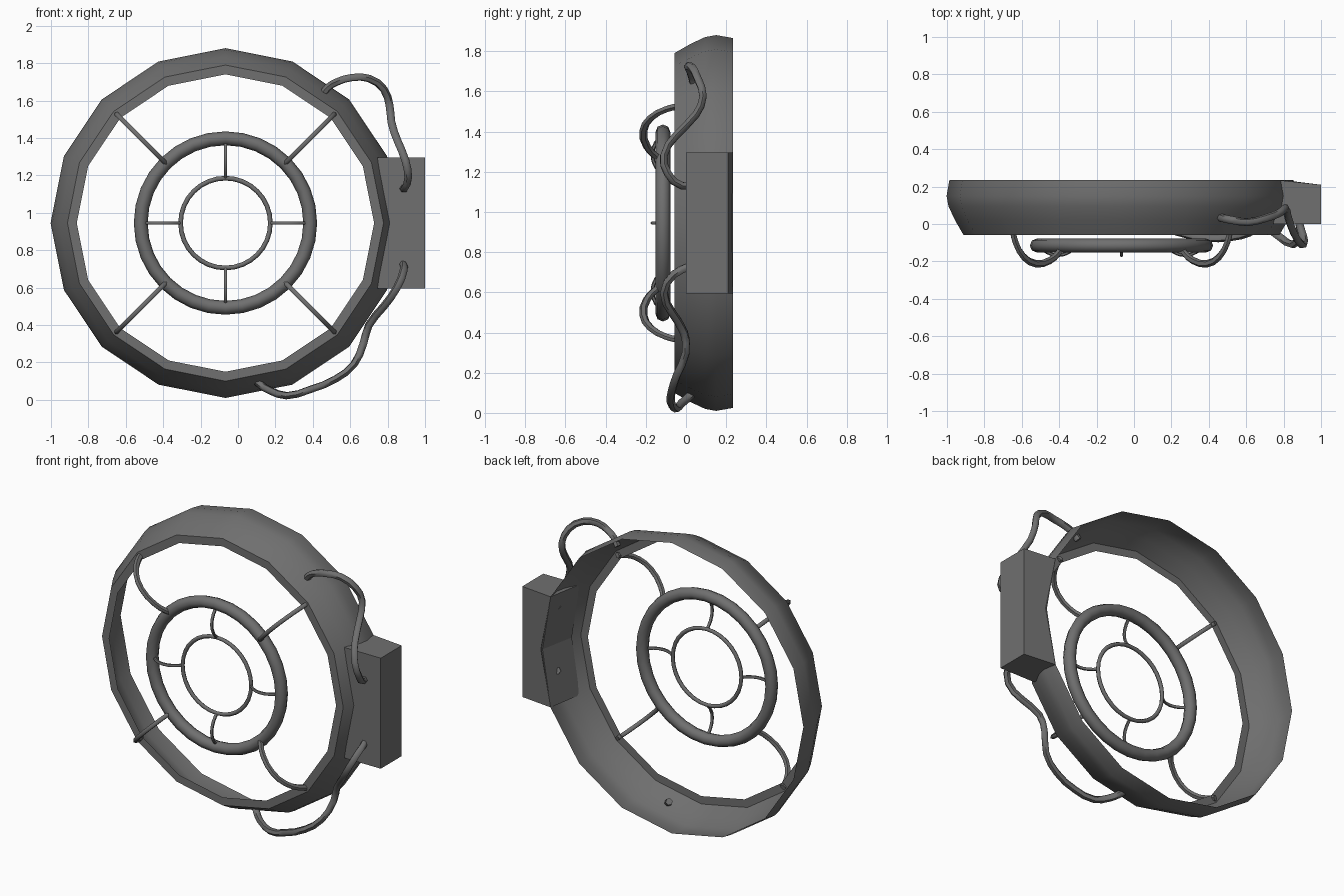
import bpy, bmesh, math

if "Cube" in bpy.data.objects:
    bpy.data.objects.remove(bpy.data.objects["Cube"])

CX, CZ = -0.067, 0.945   # axis of the rings (runs along y)

dark = bpy.data.materials.new("dark_grey")
dark.diffuse_color = (.16, .16, .16, 1)
dark.use_nodes = True
dark.node_tree.nodes["Principled BSDF"].inputs["Base Color"].default_value = dark.diffuse_color


def finish(obj, angle=35):
    bpy.ops.object.select_all(action='DESELECT')
    obj.select_set(True)
    bpy.context.view_layer.objects.active = obj
    if obj.type == 'CURVE':
        bpy.ops.object.convert(target='MESH')
        obj = bpy.context.view_layer.objects.active
    bpy.ops.object.shade_smooth_by_angle(angle=math.radians(angle))
    obj.data.materials.clear()
    obj.data.materials.append(dark)
    return obj


def mesh_object(name, verts, faces):
    me = bpy.data.meshes.new(name)
    me.from_pydata(verts, [], faces)
    bm = bmesh.new()
    bm.from_mesh(me)
    bmesh.ops.recalc_face_normals(bm, faces=bm.faces)
    bm.to_mesh(me)
    bm.free()
    obj = bpy.data.objects.new(name, me)
    bpy.context.collection.objects.link(obj)
    return obj


def lathe(name, profile, sides, closed=False):
    """Spin (radius, y) points around the ring axis."""
    n = len(profile)
    verts, faces = [], []
    for i in range(sides):
        a = 2 * math.pi * i / sides
        verts += [(CX + r * math.cos(a), y, CZ + r * math.sin(a)) for r, y in profile]
    for i in range(sides):
        j = (i + 1) % sides
        for k in range(n if closed else n - 1):
            m = (k + 1) % n
            faces.append((i * n + k, j * n + k, j * n + m, i * n + m))
    return mesh_object(name, verts, faces)


def tube(name, points, radius, steps=3):
    cu = bpy.data.curves.new(name, 'CURVE')
    cu.dimensions = '3D'
    cu.bevel_depth = radius
    cu.bevel_resolution = 1
    cu.use_fill_caps = True
    cu.resolution_u = steps
    sp = cu.splines.new('BEZIER')
    sp.bezier_points.add(len(points) - 1)
    for bp, p in zip(sp.bezier_points, points):
        bp.co = p
        bp.handle_left_type = bp.handle_right_type = 'AUTO'
    obj = bpy.data.objects.new(name, cu)
    bpy.context.collection.objects.link(obj)
    return obj


def spokes(name, path, radius, start, flatten):
    """Four arched (radius, y) rods around the ring axis."""
    for i in range(4):
        o = tube(f"{name}_{i + 1}", [(r, y, 0) for r, y in path], radius, 2)
        o = finish(o, 60)
        o.location = (CX, 0, CZ)
        o.rotation_euler = (0, start + i * math.pi / 2, 0)
        o.scale = (1, 1, flatten)


def section(R, y, r, n):
    return [(R + r * math.cos(k * 2 * math.pi / n), y + r * math.sin(k * 2 * math.pi / n))
            for k in range(n)]


# Open bowl-shaped rim with a flat front lip
finish(lathe("outer_rim", [(.795, -.058), (.845, -.058), (.89, .02), (.925, .095),
                           (.935, .15), (.92, .235)], 16))

# Middle and inner rings
finish(lathe("middle_ring", section(.453, -.115, .037, 8), 32, True), 50)
finish(lathe("inner_ring", section(.24, -.115, .0125, 6), 32, True), 65)

# Arched spokes
spokes("outer_spoke", [(.82, -.045), (.80, -.10), (.74, -.175), (.65, -.212),
                       (.54, -.195), (.47, -.15), (.44, -.11)], .02, math.pi / 4, .7)
spokes("inner_spoke", [(.24, -.115), (.28, -.15), (.34, -.167), (.40, -.15), (.44, -.115)],
       .0095, 0, 1)

# Side box, its inner side following the rim
front = [(x, 0, z) for x, z in [(.745, .595), (1, .595), (1, 1.295), (.745, 1.295), (.80, .945)]]
back = [(x, y, z) for x, y, z in [(.785, .233, .595), (1, .21, .595), (1, .21, 1.295),
                                  (.785, .233, 1.295), (.845, .229, .945)]]
n = 5
finish(mesh_object("side_box", front + back,
                   [tuple(range(n)), tuple(range(n, 2 * n))]
                   + [(i, (i + 1) % n, (i + 1) % n + n, i + n) for i in range(n)]), 5)

# Cables from the box to the rim
finish(tube("upper_cable", [
    (.45, .04, 1.63), (.48, .03, 1.67), (.53, .02, 1.70), (.61, .01, 1.723), (.70, .03, 1.718),
    (.78, .06, 1.66), (.81, .085, 1.575), (.82, .05, 1.485), (.855, -.05, 1.38),
    (.895, -.11, 1.28), (.91, -.09, 1.19), (.89, -.02, 1.13), (.87, .05, 1.14),
    (.80, .145, 1.2)], .021, 2), 60)
finish(tube("lower_cable", [
    (.09, .04, .11), (.12, .015, .08), (.17, -.02, .05), (.26, -.05, .022), (.38, -.075, .053),
    (.52, -.07, .11), (.62, -.045, .19), (.67, 0, .30), (.70, -.01, .40), (.78, -.07, .50),
    (.85, -.11, .60), (.885, -.06, .69), (.88, .02, .73), (.80, .145, .79)], .021, 2), 60)
